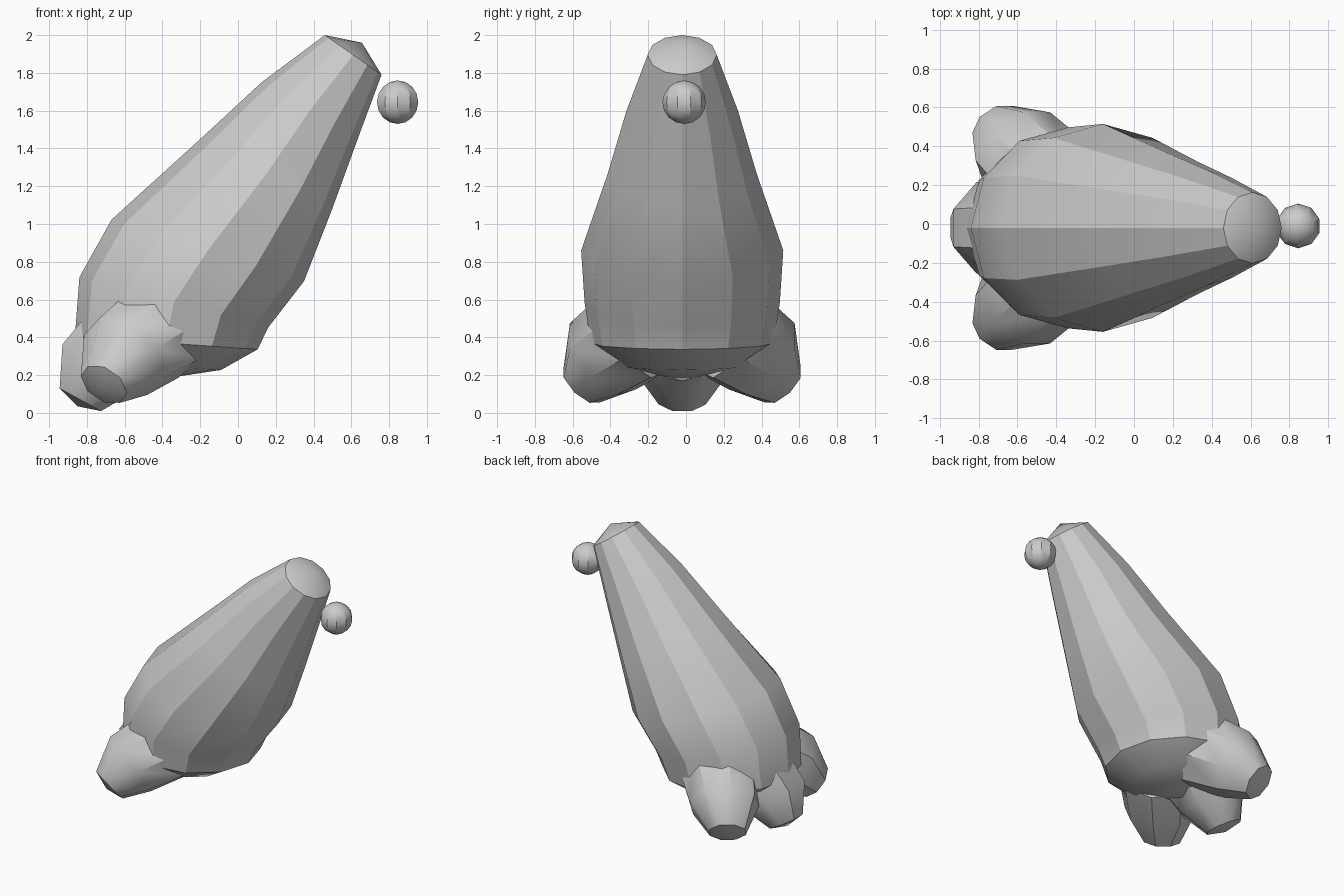
import bpy, bmesh, math
from mathutils import Vector

if "Cube" in bpy.data.objects:
    bpy.data.objects.remove(bpy.data.objects["Cube"])

MID_Y = -0.02


def smooth(obj, degrees):
    bpy.ops.object.select_all(action='DESELECT')
    obj.select_set(True)
    bpy.context.view_layer.objects.active = obj
    bpy.ops.object.shade_smooth_by_angle(angle=math.radians(degrees))


def loft(name, rings, sides, start, end, turn=0.0, degrees=25):
    """Skin rings of (centre, radius, axis), closing the ends with shallow fans."""
    bm = bmesh.new()
    loops = []
    for centre, radius, axis in rings:
        n = Vector(axis).normalized()
        u = Vector((0, 1, 0)).cross(n).normalized()
        v = n.cross(u)
        loop = []
        for i in range(sides):
            a = 2 * math.pi * i / sides + turn
            p = Vector(centre) + radius * (u * math.cos(a) + v * math.sin(a))
            loop.append(bm.verts.new(p))
        loops.append(loop)
    for a, b in zip(loops, loops[1:]):
        for i in range(sides):
            j = (i + 1) % sides
            bm.faces.new((a[i], a[j], b[j], b[i]))
    for loop, tip in ((loops[0], start), (loops[-1], end)):
        apex = bm.verts.new(tip)
        for i in range(sides):
            bm.faces.new((loop[i], loop[(i + 1) % sides], apex))
    bmesh.ops.recalc_face_normals(bm, faces=bm.faces)
    mesh = bpy.data.meshes.new(name)
    bm.to_mesh(mesh)
    bm.free()
    obj = bpy.data.objects.new(name, mesh)
    bpy.context.collection.objects.link(obj)
    smooth(obj, degrees)
    return obj


# Leaning body: x, z, radius, tilt in degrees for each cross-section
profile = [(-0.42, 0.25, 0.33, 4), (-0.38, 0.37, 0.485, 4),
           (-0.34, 0.585, 0.517, 15), (-0.16, 0.86, 0.535, 17.7),
           (0.15, 1.265, 0.395, 28), (0.38, 1.60, 0.295, 31),
           (0.61, 1.895, 0.183, 35)]
body_rings = []
for x, z, r, tilt in profile:
    t = math.radians(tilt)
    body_rings.append(((x, MID_Y, z), r, (math.sin(t), 0, math.cos(t))))
loft("body", body_rings, 12, (-0.47, MID_Y, 0.17), (0.656, MID_Y, 1.96))

# Rear foot lobe
loft("rear_lobe", [
    ((-0.50, MID_Y, 0.47), 0.29, (-0.6, 0, -0.5)),
    ((-0.725, MID_Y, 0.245), 0.255, (-0.5, 0, -0.87)),
    ((-0.835, MID_Y, 0.07), 0.135, (-0.48, 0, -0.87))],
    8, (-0.45, MID_Y, 0.5), (-0.85, MID_Y, 0.035), math.pi / 8, 40)

# Side foot lobes, one each side
for name, s in (("front_lobe", -1), ("back_lobe", 1)):
    def at(x, y, z):
        return (x, MID_Y + s * y, z)
    loft(name, [
        (at(-0.43, 0.24, 0.43), 0.28, (-0.45, s * 0.6, -0.4)),
        (at(-0.605, 0.42, 0.30), 0.25, (-0.48, s * 0.6, -0.5)),
        (at(-0.71, 0.53, 0.15), 0.135, (-0.42, s * 0.6, -0.62))],
        8, at(-0.38, 0.2, 0.46), at(-0.72, 0.55, 0.125), math.pi / 8, 40)

# Small ball beside the tip
bpy.ops.mesh.primitive_uv_sphere_add(segments=10, ring_count=8, radius=0.115,
                                     location=(0.845, -0.01, 1.645))
ball = bpy.context.object
ball.name = "ball"
smooth(ball, 30)
